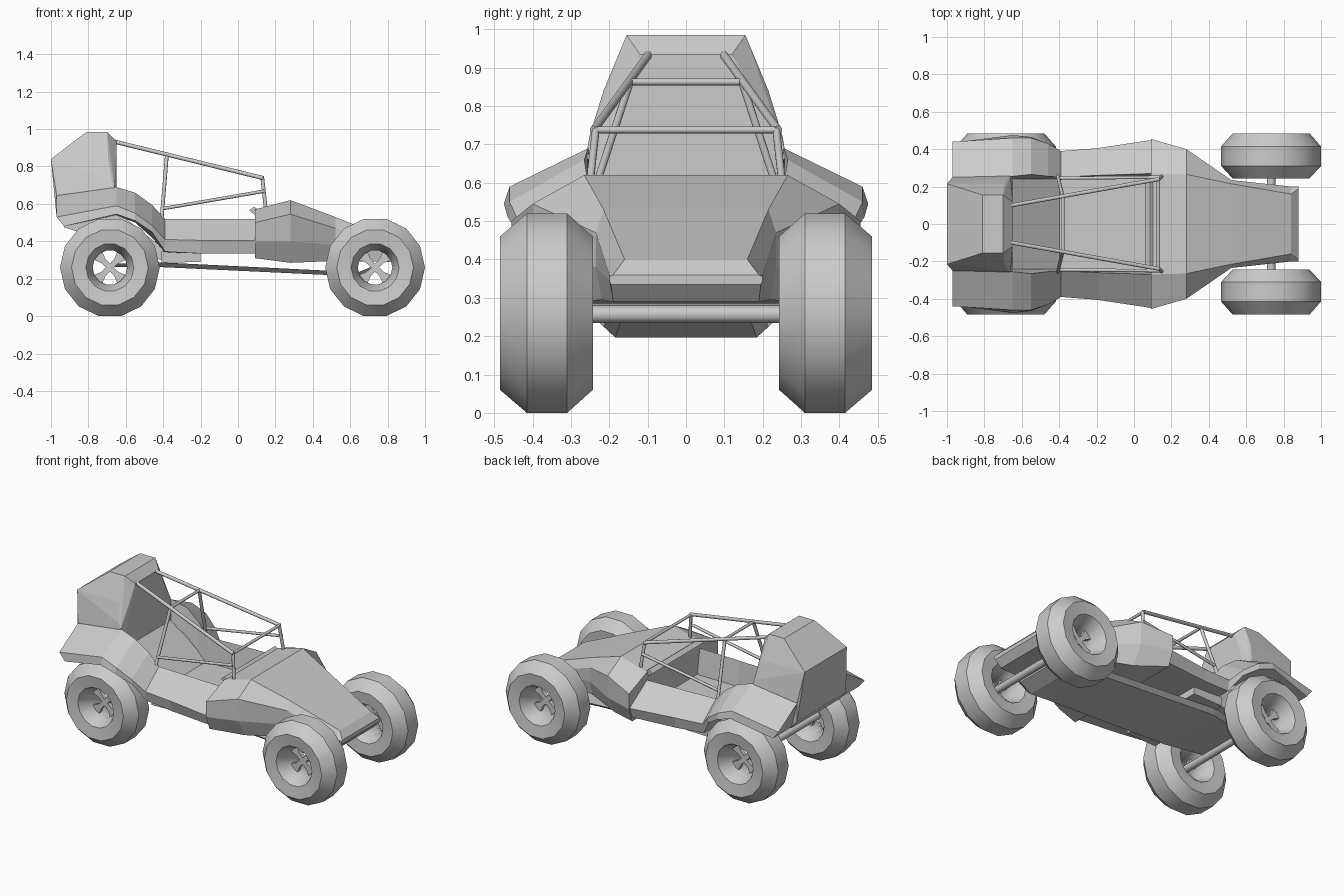
import bpy, bmesh
from math import pi, cos, sin, radians
from mathutils import Vector

if "Cube" in bpy.data.objects:
    bpy.data.objects.remove(bpy.data.objects["Cube"])


def finish(name, bm, smooth=False):
    bmesh.ops.recalc_face_normals(bm, faces=bm.faces)
    me = bpy.data.meshes.new(name)
    bm.to_mesh(me)
    bm.free()
    ob = bpy.data.objects.new(name, me)
    bpy.context.collection.objects.link(ob)
    if smooth:
        for p in me.polygons:
            p.use_smooth = True
        me.set_sharp_from_angle(angle=radians(37))
    return ob


def loft(name, rings, cap=True, close=False, smooth=False):
    """Skin closed rings of 3D points."""
    bm = bmesh.new()
    vs = [[bm.verts.new(p) for p in r] for r in rings]
    n = len(rings[0])
    pairs = list(zip(vs, vs[1:])) + ([(vs[-1], vs[0])] if close else [])
    for a, b in pairs:
        for i in range(n):
            j = (i + 1) % n
            bm.faces.new((a[i], a[j], b[j], b[i]))
    if cap:
        bm.faces.new(vs[0])
        bm.faces.new(vs[-1])
    return finish(name, bm, smooth)


def prism(name, prof, y0, y1):
    """Extrude an xz profile along y."""
    return loft(name, [[(x, y, z) for x, z in prof] for y in (y0, y1)])


def tube(name, a, b, r, n=10):
    a, b = Vector(a), Vector(b)
    q = (b - a).to_track_quat('Z', 'Y')
    bm = bmesh.new()
    bmesh.ops.create_cone(bm, cap_ends=True, segments=n, radius1=r, radius2=r,
                          depth=(b - a).length)
    for v in bm.verts:
        v.co = q @ v.co + (a + b) / 2
    return finish(name, bm, True)


# wheels: revolved 14-sided tyre and flared cross spokes
TYRE = [(.31, .26), (.415, .26), (.485, .2), (.475, .125),
        (.40, .09), (.31, .09), (.25, .125), (.243, .2)]
N = 14
for end, cx in (("rear", -.685), ("front", .733)):
    for side, s in (("left", 1), ("right", -1)):
        nm = f"{end}_{side}"
        rings = []
        for k in range(N):
            t = 2 * pi * k / N
            rings.append([(cx + r / cos(pi / N) * cos(t), s * y,
                           .26 + r / cos(pi / N) * sin(t)) for y, r in TYRE])
        loft(nm + "_tyre", rings, cap=False, close=True, smooth=True)
        for k in range(4):
            t = pi / 4 + k * pi / 2
            d, p = (cos(t), sin(t)), (-sin(t), cos(t))
            prof = [(cx + d[0] * u + p[0] * w, .26 + d[1] * u + p[1] * w)
                    for u, w in ((.01, -.014), (.05, -.016), (.095, -.034),
                                 (.095, .034), (.05, .016), (.01, .014))]
            prism(nm + "_spoke", prof, s * .36, s * .385)
    tube(end + "_axle", (cx, -.385, .257), (cx, .385, .257), .023, 12)

# nose and hood: half sections (top, shoulder, side, bottom)
HOOD = [
    (.09, (.27, .57), (.455, .50), (.455, .40), (.42, .31)),
    (.28, (.265, .62), (.40, .545), (.395, .40), (.33, .285)),
    (.52, (.215, .53), (.235, .47), (.235, .38), (.22, .295)),
    (.84, (.16, .40), (.20, .36), (.20, .345), (.19, .29)),
    (.88, (.19, .36), (.20, .355), (.20, .345), (.195, .335)),
]
loft("nose_hood", [[(x, y, z) for y, z in h] + [(x, -y, z) for y, z in reversed(h)]
                   for x, *h in HOOD])

# side pods running back into rear fenders: inner top, outer, outer low, inner low
POD = [
    (.10, (.27, .52), (.45, .405), (.42, .335), (.24, .335)),
    (-.20, (.26, .52), (.405, .405), (.39, .335), (.24, .335)),
    (-.39, (.25, .52), (.39, .41), (.375, .345), (.24, .34)),
    (-.46, (.255, .595), (.43, .485), (.425, .45), (.24, .42)),
    (-.55, (.265, .66), (.46, .55), (.465, .51), (.24, .50)),
    (-.65, (.255, .69), (.46, .59), (.475, .545), (.24, .54)),
    (-.97, (.24, .65), (.44, .53), (.44, .48), (.24, .48)),
]
for side, s in (("left", 1), ("right", -1)):
    loft(side + "_pod_fender",
         [[(x + (.04 if x < -.9 and i > 1 else 0), s * y, z) for i, (y, z) in enumerate(h)]
          for x, *h in POD])

# cockpit floor, sloped seat base and under tail, belly block
prism("cockpit_floor", [(-.42, .335), (.12, .335), (.12, .36), (-.42, .36)], -.25, .25)
prism("seat_base", [(-.38, .34), (-.41, .30), (-.93, .475),
                    (-.95, .6), (-.66, .57), (-.40, .362)], -.25, .25)
prism("belly_block", [(-.2, .345), (-.2, .29), (-.41, .285), (-.41, .345)], -.30, .30)
prism("dash_flap", [(.06, .565), (.085, .585), (.155, .535), (.13, .51)], -.26, .26)

# skid tray with bevelled sides: x, top z, bottom z, half width
SKID = [(-.66, .28, .262, .20), (-.41, .287, .262, .25), (.48, .243, .22, .235),
        (.62, .225, .197, .215), (.71, .262, .236, .20)]
loft("skid_tray", [[(x, w, zt), (x, w - .03, zb), (x, .03 - w, zb), (x, -w, zt)]
                   for x, zt, zb, w in SKID])

# tail cowl as a faceted hull
COWL = [(-1, .215, .84), (-.81, .155, .985), (-.70, .155, .985), (-.65, .12, .935),
        (-.695, .215, .84), (-.65, .15, .86), (-.65, .20, .69), (-.675, .252, .72),
        (-.66, .257, .69), (-.97, .25, .65), (-.65, .25, .55), (-.97, .25, .53),
        (-.93, .25, .48)]
bm = bmesh.new()
for x, y, z in COWL:
    bm.verts.new((x, y, z))
    bm.verts.new((x, -y, z))
bmesh.ops.convex_hull(bm, input=bm.verts)
loose = [v for v in bm.verts if not v.link_faces]
bmesh.ops.delete(bm, geom=loose, context='VERTS')
bmesh.ops.dissolve_limit(bm, angle_limit=.07, verts=bm.verts, edges=bm.edges)
finish("tail_cowl", bm)

# roll cage
for side, s in (("left", 1), ("right", -1)):
    for nm, a, b, r in (
        ("top_rail", (-.67, .097, .935), (.135, .24, .738), .011),
        ("front_post", (.13, .235, .74), (.15, .255, .56), .010),
        ("mid_post", (-.38, .145, .865), (-.41, .265, .50), .010),
        ("side_rail", (-.40, .245, .575), (.14, .25, .668), .009),
    ):
        tube(f"cage_{side}_{nm}", (a[0], s * a[1], a[2]), (b[0], s * b[1], b[2]), r)
tube("cage_front_bar", (.13, -.24, .738), (.13, .24, .738), .009)
tube("cage_mid_bar", (-.38, -.145, .863), (-.38, .145, .863), .009)
